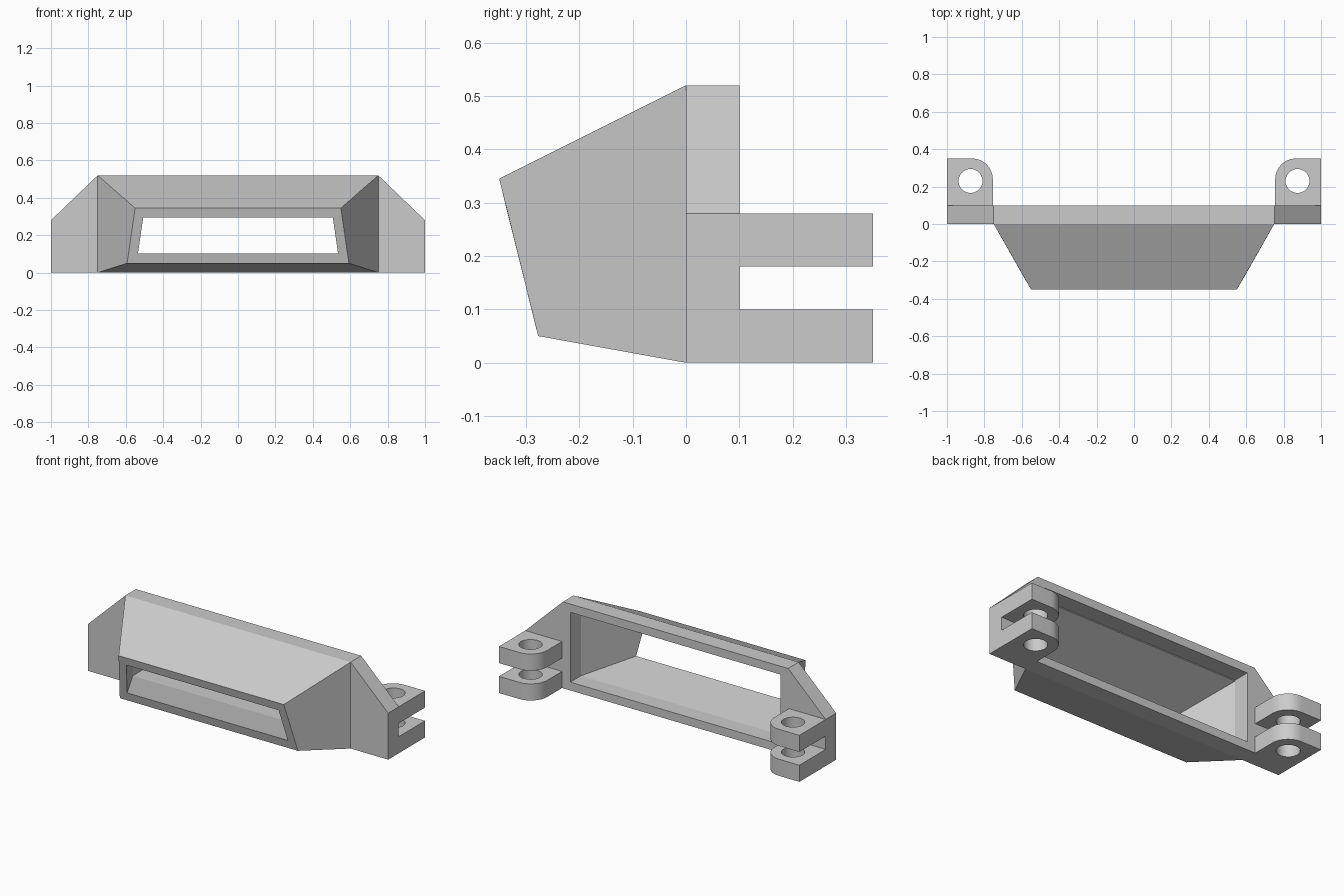
import bpy, bmesh, math
from mathutils import Matrix

cube = bpy.data.objects.get("Cube")
if cube:
    bpy.data.objects.remove(cube)

grey = bpy.data.materials.new("plain grey")
grey.use_nodes = True
colour = (0.6, 0.6, 0.6, 1)
grey.diffuse_color = colour
grey.node_tree.nodes["Principled BSDF"].inputs["Base Color"].default_value = colour


def finish(name, bm):
    bmesh.ops.recalc_face_normals(bm, faces=bm.faces)
    mesh = bpy.data.meshes.new(name)
    bm.to_mesh(mesh)
    bm.free()
    mesh.materials.append(grey)
    obj = bpy.data.objects.new(name, mesh)
    bpy.context.collection.objects.link(obj)
    return obj


def prism(bm, loops, to_3d, depth):
    """Fill an outline with a hole and extrude it along a depth vector."""
    edges = []
    for loop in loops:
        verts = [bm.verts.new(to_3d(a, b)) for a, b in loop]
        edges += [bm.edges.new((v, verts[i - 1])) for i, v in enumerate(verts)]
    filled = bmesh.ops.triangle_fill(bm, edges=edges, use_beauty=True)
    faces = [f for f in filled["geom"] if isinstance(f, bmesh.types.BMFace)]
    out = bmesh.ops.extrude_face_region(bm, geom=faces, use_keep_orig=True)
    moved = [v for v in out["geom"] if isinstance(v, bmesh.types.BMVert)]
    bmesh.ops.translate(bm, verts=moved, vec=depth)


def arc(cx, cy, radius, start, end, steps):
    return [(cx + radius * math.cos(start + (end - start) * i / steps),
             cy + radius * math.sin(start + (end - start) * i / steps))
            for i in range(steps + 1)]


# Back frame plate with sloping shoulders and a rectangular opening
outline = [(-1, 0), (1, 0), (1, 0.28), (0.75, 0.52), (-0.75, 0.52), (-1, 0.28)]
opening = [(-0.7, 0.05), (0.7, 0.05), (0.7, 0.47), (-0.7, 0.47)]
bm = bmesh.new()
prism(bm, [outline, opening], lambda a, b: (a, 0, b), (0, 0.1, 0))
finish("back_frame", bm)


# Tapered hollow hood, lofted through four rectangular rings
def ring(bm, bottom, top):
    (bx, by, bz), (tx, ty, tz) = bottom, top
    return [bm.verts.new(p) for p in
            ((-bx, by, bz), (bx, by, bz), (tx, ty, tz), (-tx, ty, tz))]


bm = bmesh.new()
rings = [ring(bm, (0.75, 0, 0), (0.75, 0, 0.52)),
         ring(bm, (0.593, -0.277, 0.05), (0.55, -0.35, 0.345)),
         ring(bm, (0.535, -0.29, 0.102), (0.507, -0.338, 0.295)),
         ring(bm, (0.7, 0, 0.05), (0.7, 0, 0.464))]
for r, current in enumerate(rings):
    previous = rings[r - 1]
    for i in range(4):
        bm.faces.new((previous[i - 1], previous[i], current[i], current[i - 1]))
finish("hood", bm)

# Hinge ears: two stacked lugs on each side, rounded on the inner back corner
lug = [(1, 0.1), (1, 0.35)] + arc(0.865, 0.24, 0.11, math.pi / 2, math.pi, 12) + [(0.755, 0.1)]
hole = arc(0.874, 0.23, 0.064, 0, 2 * math.pi, 32)[:-1]
for side, sign in (("left", 1), ("right", -1)):
    for level, z in (("lower", 0), ("upper", 0.18)):
        bm = bmesh.new()
        prism(bm, [lug, hole], lambda a, b: (a, b, z), (0, 0, 0.1))
        bmesh.ops.transform(bm, matrix=Matrix.Diagonal((sign, 1, 1, 1)), verts=bm.verts)
        obj = finish(f"{side}_{level}_hinge_lug", bm)
        bpy.context.view_layer.objects.active = obj
        bpy.ops.object.select_all(action="DESELECT")
        obj.select_set(True)
        bpy.ops.object.shade_smooth_by_angle(angle=math.radians(30))
